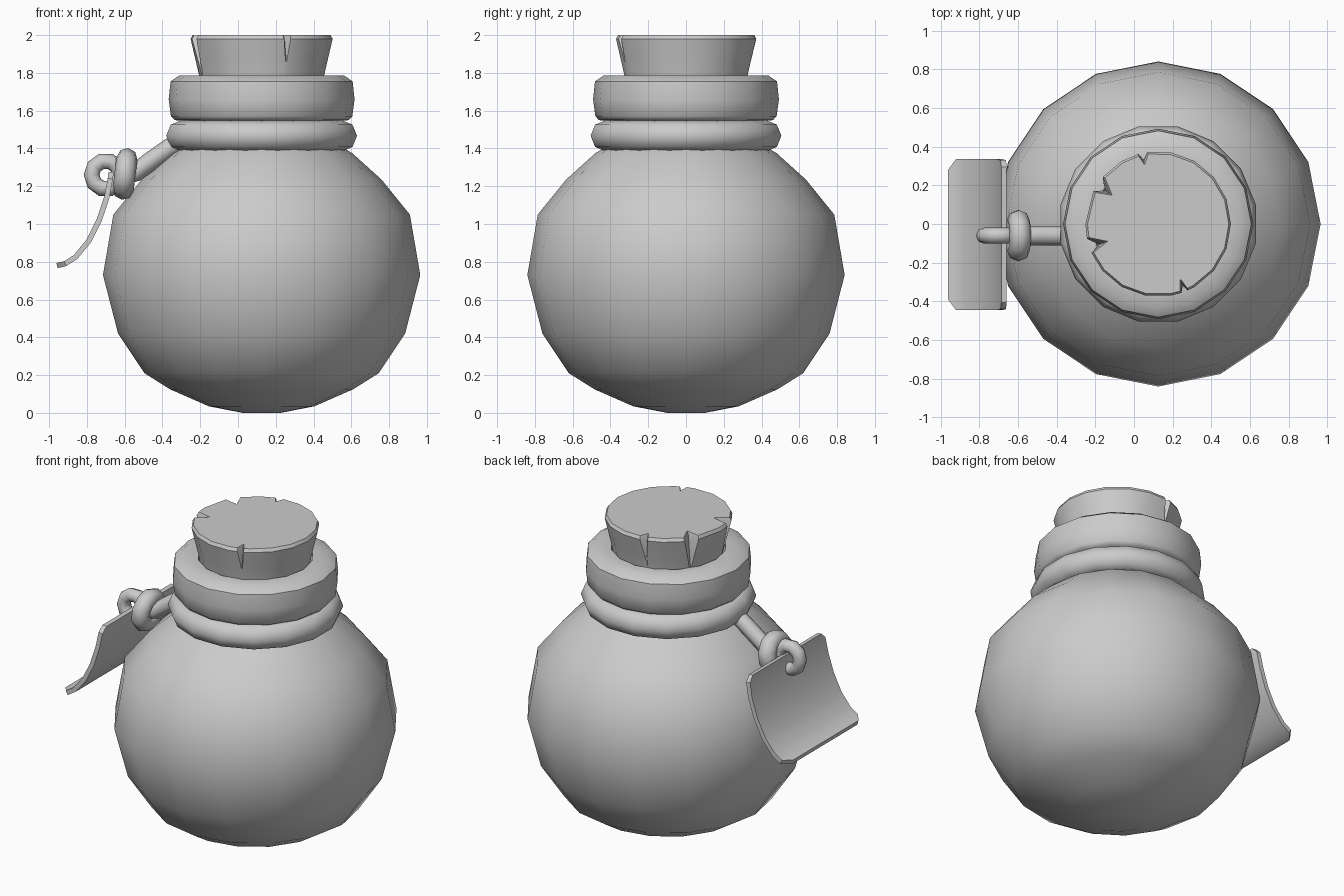
import bpy, bmesh
from math import sin, cos, pi, radians
from mathutils import Vector

if "Cube" in bpy.data.objects:
    bpy.data.objects.remove(bpy.data.objects["Cube"])

CX = 0.125  # bottle axis


def finish(name, bm, angle=40):
    bmesh.ops.recalc_face_normals(bm, faces=bm.faces)
    me = bpy.data.meshes.new(name)
    bm.to_mesh(me)
    bm.free()
    ob = bpy.data.objects.new(name, me)
    bpy.context.collection.objects.link(ob)
    bpy.ops.object.select_all(action='DESELECT')
    ob.select_set(True)
    bpy.context.view_layer.objects.active = ob
    bpy.ops.object.shade_smooth_by_angle(angle=radians(angle))
    return ob


def skin(name, rings, closed=False, caps=(True, True), angle=40):
    """Join rings of points with quads, then cap or close the ends."""
    bm = bmesh.new()
    vs = [[bm.verts.new(p) for p in r] for r in rings]
    n = len(vs[0])
    pairs = list(zip(vs, vs[1:])) + ([(vs[-1], vs[0])] if closed else [])
    for a, b in pairs:
        for i in range(n):
            j = (i + 1) % n
            bm.faces.new((a[i], a[j], b[j], b[i]))
    if not closed:
        for ring, cap in zip((vs[0], vs[-1]), caps):
            if cap:
                bm.faces.new(ring)
    return finish(name, bm, angle)


def lathe_ring(r, z, n=16):
    return [(CX + r * cos(2 * pi * i / n), r * sin(2 * pi * i / n), z) for i in range(n)]


def torus(name, centre, major, minor, n, m, rot=(0, 0, 0)):
    bpy.ops.mesh.primitive_torus_add(location=centre, rotation=rot, major_radius=major,
                                     minor_radius=minor, major_segments=n, minor_segments=m)
    ob = bpy.context.object
    ob.name = name
    bpy.ops.object.shade_smooth_by_angle(angle=radians(60))
    return ob


# Round body, neck and lip in one profile
bottle = [(0.10, 0.0), (0.28, 0.035), (0.485, 0.125), (0.62, 0.21), (0.76, 0.42),
          (0.84, 0.73), (0.785, 1.05), (0.635, 1.235), (0.48, 1.375), (0.42, 1.41),
          (0.42, 1.545), (0.46, 1.55), (0.48, 1.57), (0.492, 1.66), (0.482, 1.755),
          (0.435, 1.787), (0.34, 1.787), (0.325, 1.70)]
skin("bottle", [lathe_ring(r, z) for r, z in bottle], caps=(True, False))

# Cork with chipped notches: (angle, half width, depth, lowest z)
notches = [(103, 5, 0.05, 1.84), (148, 9, 0.085, 1.78), (199, 8, 0.09, 1.78), (292, 4, 0.06, 1.86)]
pts = [(a, 0, 0, None) for a in range(0, 360, 20)
       if all(abs(a - n[0]) > n[1] + 3 for n in notches)]
for a, w, d, z in notches:
    pts += [(a - w, w, 0, z), (a, 0, d, z), (a + w * 0.6, -w * 0.6, 0, z)]
pts.sort()


def cork_ring(z, r, k):
    out = []
    for a, shift, d, low in pts:
        f = 0 if low is None else max(0, min(1, (z - low) / (2 - low)))
        t = radians(a + shift * (1 - f) * 0.85)
        rr = r - d * f * k
        out.append((CX + rr * cos(t), rr * sin(t), z))
    return out


skin("cork", [cork_ring(1.68, 0.315, 1), cork_ring(1.79, 0.332, 1), cork_ring(1.86, 0.348, 1),
              cork_ring(1.98, 0.376, 1), cork_ring(2.0, 0.365, 1)], angle=30)

# Cord round the neck, with a knot and an eyelet loop
torus("neck_cord", (CX, 0, 1.467), 0.432, 0.083, 16, 8, (0, 0, pi / 16))
torus("cord_knot", (-0.598, -0.06, 1.265), 0.082, 0.056, 10, 8, (0, pi / 2 + 0.12, 0))
torus("cord_loop", (-0.70, -0.06, 1.26), 0.075, 0.042, 10, 8, (pi / 2, 0, 0))

# Strand running from the neck to the knot
path = [Vector(p) for p in ((-0.27, -0.06, 1.45), (-0.36, -0.06, 1.405),
                            (-0.46, -0.06, 1.335), (-0.54, -0.06, 1.275), (-0.63, -0.06, 1.25))]
rings = []
for i, p in enumerate(path):
    t = (path[min(i + 1, len(path) - 1)] - path[max(i - 1, 0)]).normalized()
    side = Vector((0, 1, 0))
    up = t.cross(side)
    rings.append([p + 0.05 * (cos(k * pi / 4) * side + sin(k * pi / 4) * up) for k in range(8)])
skin("cord_strand", rings, angle=60)

# Curled paper tag with clipped corners: (x, z, half width)
tag = [(-0.672, 1.275, 0.35), (-0.676, 1.24, 0.385), (-0.695, 1.14, 0.39), (-0.735, 1.02, 0.39),
       (-0.79, 0.91, 0.39), (-0.86, 0.825, 0.39), (-0.915, 0.79, 0.39), (-0.958, 0.78, 0.335)]
rings = []
for i, (x, z, w) in enumerate(tag):
    a, b = tag[max(i - 1, 0)], tag[min(i + 1, len(tag) - 1)]
    t = Vector((b[0] - a[0], 0, b[1] - a[1])).normalized()
    n = Vector((-t.z, 0, t.x)) * 0.014
    c = Vector((x, -0.055, z))
    s = Vector((0, w, 0))
    rings.append([c - s - n, c + s - n, c + s + n, c - s + n])
skin("tag", rings)
